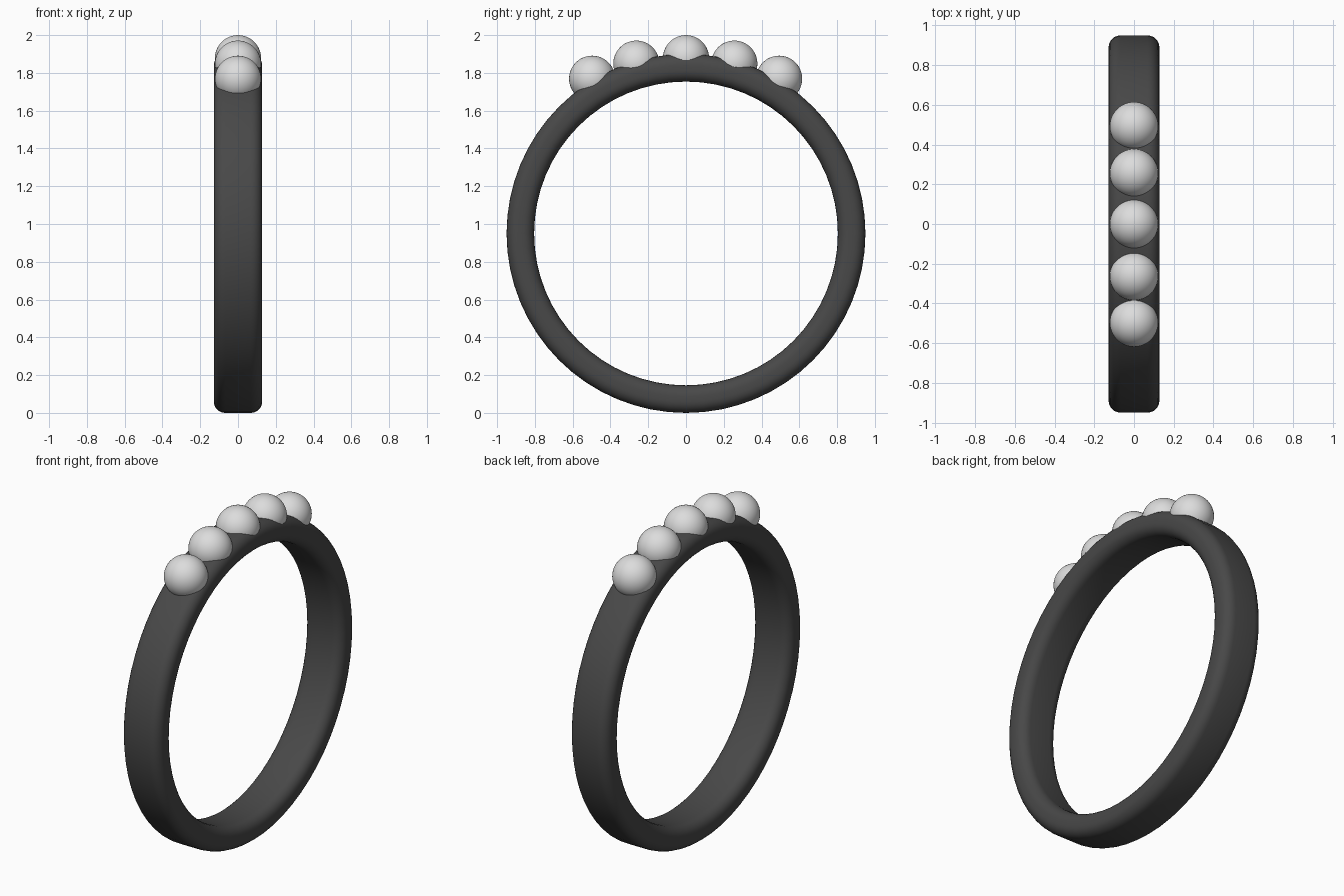
import bpy, bmesh, math

if "Cube" in bpy.data.objects:
    bpy.data.objects.remove(bpy.data.objects["Cube"])

CENTER_Z, R_OUT, R_IN, HALF_W, FILLET = 0.95, 0.95, 0.804, 0.128, 0.06
SEGMENTS = 64


def material(name, value):
    m = bpy.data.materials.new(name)
    m.diffuse_color = (value, value, value, 1)
    m.use_nodes = True
    m.node_tree.nodes["Principled BSDF"].inputs["Base Color"].default_value = m.diffuse_color
    return m


dark = material("dark metal", 0.065)
pale = material("pearl white", 0.72)

# Band: rounded-rectangle section swept around the x axis
profile = []
corners = [(1, 1, 0), (-1, 1, 90), (-1, -1, 180), (1, -1, 270)]
for sx, sr, start in corners:
    cx = sx * (HALF_W - FILLET)
    cr = R_OUT - FILLET if sr > 0 else R_IN + FILLET
    for k in range(7):
        a = math.radians(start + 15 * k)
        profile.append((cx + FILLET * math.cos(a), cr + FILLET * math.sin(a)))

bm = bmesh.new()
rings = []
for i in range(SEGMENTS):
    t = 2 * math.pi * i / SEGMENTS
    rings.append([bm.verts.new((x, r * math.sin(t), CENTER_Z + r * math.cos(t)))
                  for x, r in profile])
n = len(profile)
for i in range(SEGMENTS):
    a, b = rings[i], rings[(i + 1) % SEGMENTS]
    for j in range(n):
        k = (j + 1) % n
        bm.faces.new((a[j], a[k], b[k], b[j])).smooth = True
bmesh.ops.recalc_face_normals(bm, faces=bm.faces)
mesh = bpy.data.meshes.new("band")
bm.to_mesh(mesh)
bm.free()
mesh.materials.append(dark)
bpy.context.collection.objects.link(bpy.data.objects.new("band", mesh))

# Five pearls sunk into the top of the band
for i, (y, z) in enumerate([(-0.497, 1.769), (-0.263, 1.849), (0.0, 1.878),
                            (0.256, 1.849), (0.493, 1.769)]):
    bpy.ops.mesh.primitive_uv_sphere_add(segments=48, ring_count=24, radius=0.122,
                                         location=(0, y, z))
    pearl = bpy.context.object
    pearl.name = f"pearl_{i + 1}"
    pearl.data.materials.append(pale)
    bpy.ops.object.shade_smooth()
